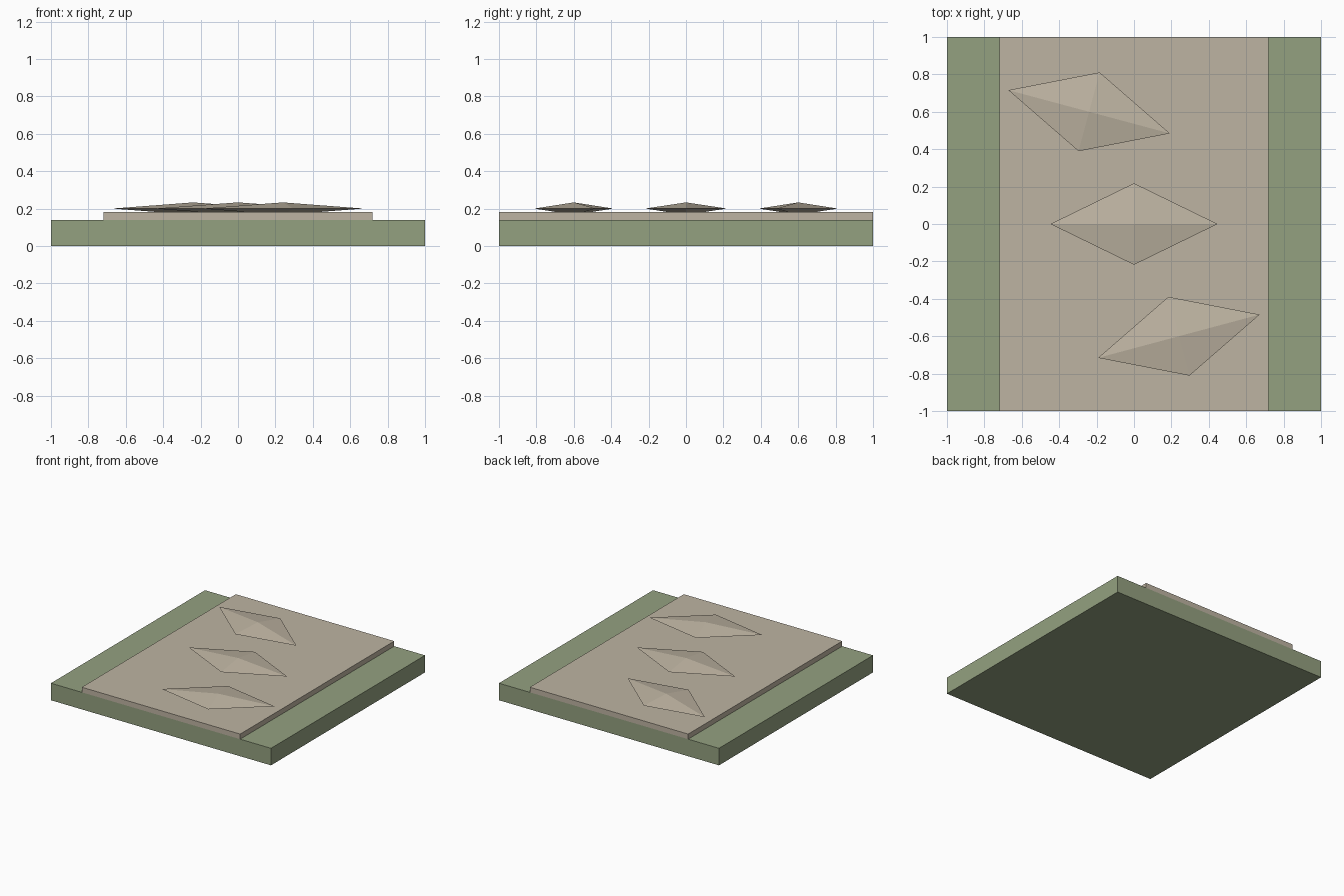
import bpy
import math

if "Cube" in bpy.data.objects:
    bpy.data.objects.remove(bpy.data.objects["Cube"])


def material(name, rgb):
    """Flat material from 0-255 display values, stored as linear."""
    m = bpy.data.materials.new(name)
    lin = [((c / 255 + 0.055) / 1.055) ** 2.4 for c in rgb]
    m.diffuse_color = (*lin, 1)
    m.use_nodes = True
    m.node_tree.nodes["Principled BSDF"].inputs["Base Color"].default_value = m.diffuse_color
    return m


grass = material("moss_green", (148, 161, 128))
sand = material("path_tan", (190, 180, 162))


def slab(name, width, depth, z0, z1, mat):
    bpy.ops.mesh.primitive_cube_add(size=1, location=(0, 0, (z0 + z1) / 2))
    ob = bpy.context.object
    ob.name = name
    ob.scale = (width, depth, z1 - z0)
    ob.data.materials.append(mat)


def stone(name, x, y, angle):
    """Flattened eight-sided stone, partly sunk into the path."""
    rx, ry, rz = 0.447, 0.218, 0.033
    verts = [(rx, 0, 0), (0, ry, 0), (-rx, 0, 0), (0, -ry, 0),
             (0, 0, rz), (0, 0, -rz)]
    faces = []
    for i in range(4):
        j = (i + 1) % 4
        faces += [(i, j, 4), (j, i, 5)]
    mesh = bpy.data.meshes.new(name)
    mesh.from_pydata(verts, [], faces)
    mesh.materials.append(sand)
    ob = bpy.data.objects.new(name, mesh)
    ob.location = (x, y, 0.2)
    ob.rotation_euler.z = math.radians(angle)
    bpy.context.collection.objects.link(ob)


# Ground tile and the path running along it
slab("ground_base", 2, 2, 0, 0.14, grass)
slab("path", 1.44, 2, 0.14, 0.182, sand)

# Three stepping stones fanned along the path
for i, label in enumerate(("front", "middle", "back")):
    k = 1 - i
    stone(label + "_stone", 0.24 * k, -0.6 * k, 15 * k)
